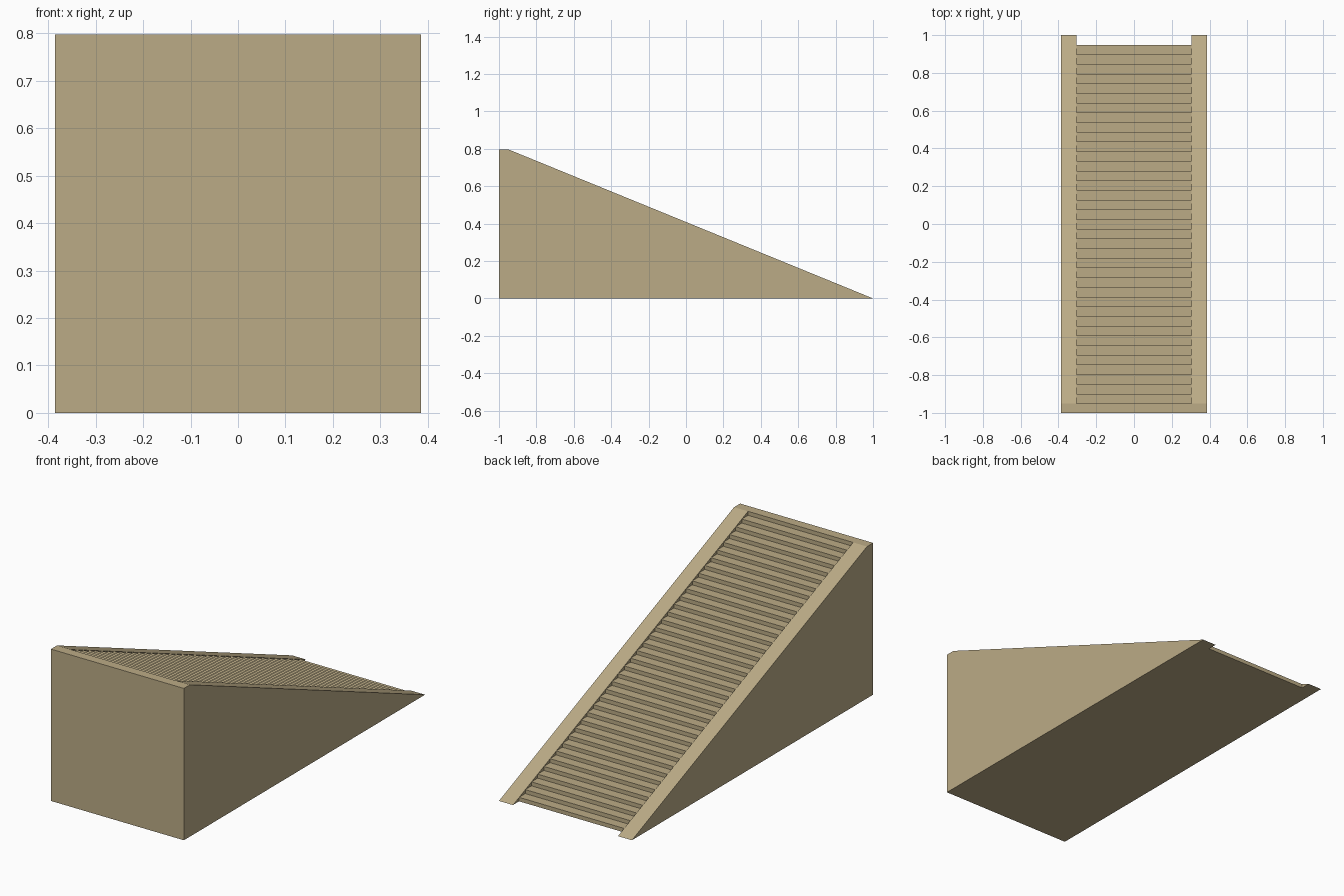
import bpy, bmesh

if "Cube" in bpy.data.objects:
    bpy.data.objects.remove(bpy.data.objects["Cube"])

STEPS = 38
W, IN = 0.386, 0.305          # outer half width, inner edge of the side rails
H, TOP_Y = 0.797, -0.95       # height, front edge of the upper landing
RUN, RISE = (1 - TOP_Y) / STEPS, H / STEPS

mat = bpy.data.materials.new("tan stone")
mat.diffuse_color = (0.50, 0.41, 0.24, 1)
mat.use_nodes = True
mat.node_tree.nodes["Principled BSDF"].inputs["Base Color"].default_value = mat.diffuse_color

bm = bmesh.new()


def pair(x, y, z):
    """Matching left and right vertices."""
    return [bm.verts.new((s * x, y, z)) for s in (-1, 1)]


# Step noses lie on the rail slope; roots are the inner corners of the steps
nose = [pair(IN, 1 - k * RUN, k * RISE) for k in range(STEPS + 1)]
root = [pair(IN, 1 - (k + 1) * RUN, k * RISE) for k in range(STEPS)]
toe, brow = pair(W, 1, 0), pair(W, TOP_Y, H)
back_top, back_low = pair(W, -1, H), pair(W, -1, 0)

# Stair flight: risers, treads and the rail cheeks beside each step
for k in range(STEPS):
    a, b, c = nose[k], nose[k + 1], root[k]
    bm.faces.new((c[0], c[1], b[1], b[0]))
    if k:
        bm.faces.new((a[0], a[1], c[1], c[0]))
    for s in (0, 1):
        bm.faces.new((a[s], b[s], c[s]))

# Sloping rail tops and solid outer sides
for s in (0, 1):
    bm.faces.new([toe[s], brow[s]] + [n[s] for n in reversed(nose)])
    bm.faces.new((toe[s], brow[s], back_top[s], back_low[s]))

# Landing, vertical end and notched underside
end, start = nose[-1], root[0]
bm.faces.new((brow[0], end[0], end[1], brow[1], back_top[1], back_top[0]))
bm.faces.new((back_top[0], back_top[1], back_low[1], back_low[0]))
bm.faces.new((back_low[0], back_low[1], toe[1], nose[0][1],
              start[1], start[0], nose[0][0], toe[0]))

bmesh.ops.recalc_face_normals(bm, faces=bm.faces)
mesh = bpy.data.meshes.new("staircase")
bm.to_mesh(mesh)
bm.free()
mesh.materials.append(mat)
bpy.context.collection.objects.link(bpy.data.objects.new("staircase", mesh))
